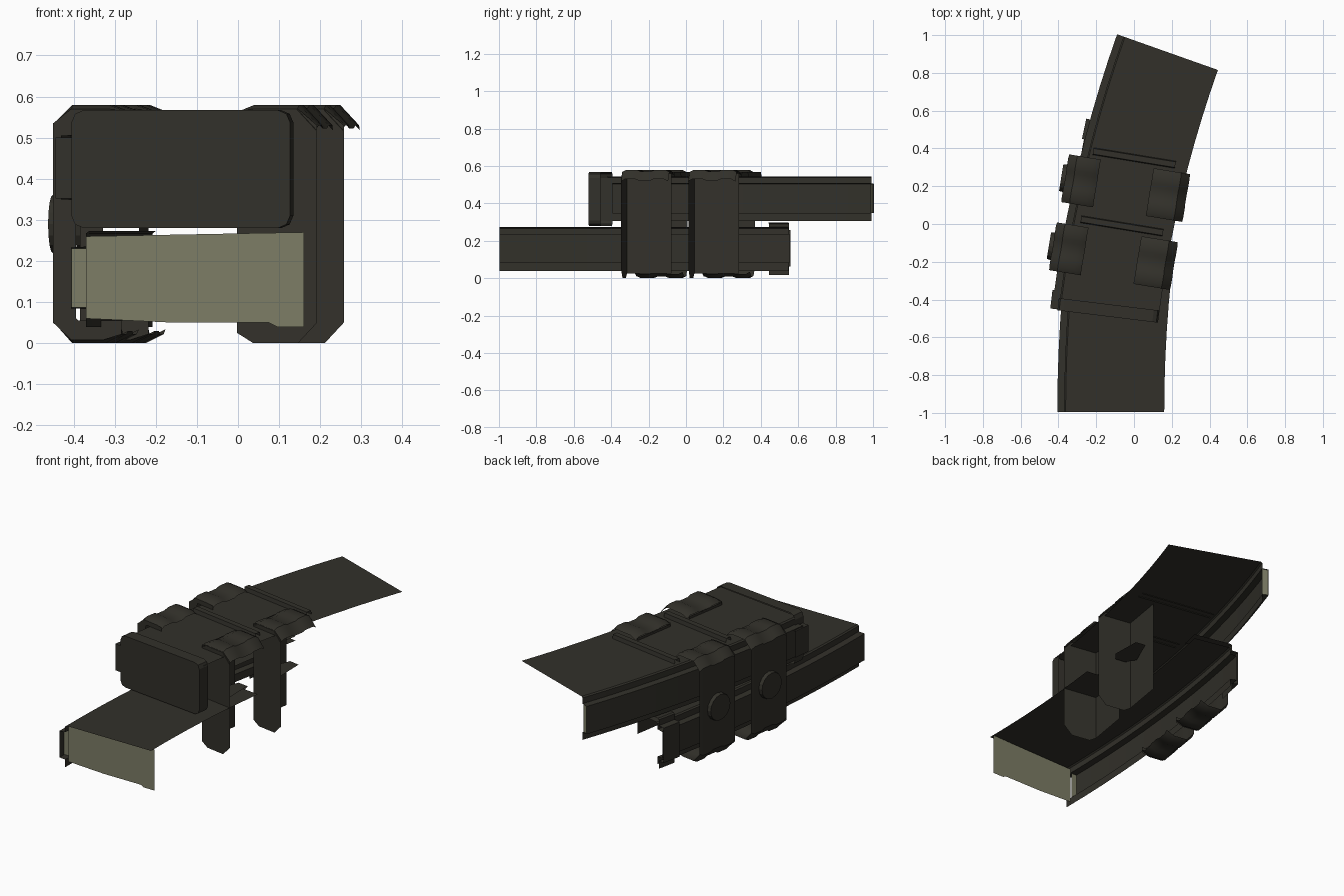
import bpy, bmesh, math
from mathutils import Vector

if "Cube" in bpy.data.objects:
    bpy.data.objects.remove(bpy.data.objects["Cube"])


def material(name, rgb):
    m = bpy.data.materials.new(name)
    m.diffuse_color = (*rgb, 1)
    m.use_nodes = True
    m.node_tree.nodes["Principled BSDF"].inputs["Base Color"].default_value = m.diffuse_color
    return m


DARK = material("dark olive black", (0.032, 0.030, 0.023))
LIGHT = material("light olive", (0.205, 0.205, 0.132))


def mesh_object(name, verts, faces, mat=DARK):
    me = bpy.data.meshes.new(name)
    me.from_pydata([tuple(v) for v in verts], [], faces)
    me.materials.append(mat)
    bm = bmesh.new()
    bm.from_mesh(me)
    bmesh.ops.recalc_face_normals(bm, faces=bm.faces)
    bm.to_mesh(me)
    bm.free()
    ob = bpy.data.objects.new(name, me)
    bpy.context.collection.objects.link(ob)
    return ob


def place(frame, u, v, z):
    """Point from frame (x, y, tilt): u across, v along, z up."""
    x, y, t = frame
    return Vector((x + u * math.cos(t) + v * math.sin(t),
                   y - u * math.sin(t) + v * math.cos(t), z))


def arc(x, y, t0, t1, length, n=10):
    """Frames along a curved magazine centre line."""
    frames = []
    t0, t1 = math.radians(t0), math.radians(t1)
    for i in range(n + 1):
        frames.append((x, y, t0 + (t1 - t0) * i / n))
        tm = t0 + (t1 - t0) * (i + 0.5) / n
        x += math.sin(tm) * length / n
        y += math.cos(tm) * length / n
    return frames


def sweep(name, sections, closed=False, mat=DARK):
    """Skin a list of equal-length rings of points."""
    n = len(sections[0])
    verts = [p for s in sections for p in s]
    faces = []
    for i in range(len(sections) - 1):
        for j in range(n if closed else n - 1):
            k = (j + 1) % n
            faces.append((i * n + j, i * n + k, (i + 1) * n + k, (i + 1) * n + j))
    return mesh_object(name, verts, faces, mat)


def plate(name, frame, v, outline, mat=DARK):
    return mesh_object(name, [place(frame, u, v, z) for u, z in outline],
                       [tuple(range(len(outline)))], mat)


def shell_profile(z0, z1, right=0.265, half=0.265, rib=0.036):
    """Left wall with a raised spine rib, plus the top; right and bottom open."""
    return [(-half, z0), (-half, z0 + 0.043), (-half - rib, z0 + 0.045),
            (-half - rib, z1 - 0.04), (-half, z1 - 0.038), (-half, z1 - 0.006),
            (-half + 0.008, z1), (right, z1)]


# Curved magazine bodies; the lower top is trimmed where the upper one hides it
lower = arc(-0.105, -0.996, 0, 12, 1.5)
upper = arc(-0.132, -0.455, 7.5, 19.5, 1.4)
FULL, TRIM = 0.265, -0.05
for name, frames, z0, z1, right in (("lower_magazine_front", lower[:7], 0.04, 0.273, FULL),
                                    ("lower_magazine_rear", lower[6:], 0.04, 0.273, TRIM),
                                    ("upper_magazine", upper, 0.305, 0.545, FULL)):
    prof = shell_profile(z0, z1, right)
    sweep(name, [[place(f, u, 0, z) for u, z in prof] for f in frames])

# Light end plate of the lower magazine and light rib ends
plate("lower_end_plate", lower[0], 0.03,
      [(-0.265, 0.06), (-0.05, 0.05), (0.18, 0.05), (0.2, 0.04), (0.265, 0.04),
       (0.265, 0.27), (-0.265, 0.26)], LIGHT)
plate("lower_rib_end", lower[0], 0.04,
      [(-0.3, 0.087), (-0.265, 0.087), (-0.265, 0.23), (-0.3, 0.23)], LIGHT)
plate("upper_rib_end", upper[-1], -0.005,
      [(-0.3, 0.35), (-0.265, 0.35), (-0.265, 0.505), (-0.3, 0.505)], LIGHT)


# Upper base block with clipped corners
def clipped(x0, x1, z0, z1, c):
    return [(x0 + c, z0), (x1 - c, z0), (x1 - c * 0.3, z0 + c * 0.3), (x1, z0 + c),
            (x1, z1 - c), (x1 - c * 0.3, z1 - c * 0.3), (x1 - c, z1), (x0 + c, z1),
            (x0 + c * 0.3, z1 - c * 0.3), (x0, z1 - c), (x0, z0 + c),
            (x0 + c * 0.3, z0 + c * 0.3)]


base = (-0.135, -0.455, math.radians(7))
outline = clipped(-0.268, 0.268, 0.28, 0.567, 0.03)
sweep("upper_base_sides", [[place(base, u, v, z) for u, z in outline] for v in (-0.035, 0.03)],
      closed=True)
plate("upper_base_front", base, -0.035, outline)
rib = [(-0.268, 0.352), (-0.307, 0.352), (-0.307, 0.5), (-0.268, 0.5)]
sweep("upper_base_rib", [[place(base, u, v, z) for u, z in rib] for v in (-0.03, 0.07)])
plate("upper_base_rib_end", base, -0.03, rib)

# Lower base collar, open at the end
prof = shell_profile(0.018, 0.297, TRIM, 0.275)
sweep("lower_base", [[place(lower[-1], u, v, z) for u, z in prof] for v in (-0.11, 0.0)])

# Straps: full hook on the left; top hook, front plate and inner wall on the right
LEFT = [(-0.154, 0.566), (-0.19, 0.58), (-0.28, 0.58), (-0.325, 0.535),
        (-0.325, 0.05), (-0.28, 0.0), (-0.2, 0.0), (-0.155, 0.022)]
LEFT_IN = [(-0.154, 0.545), (-0.19, 0.545), (-0.262, 0.545), (-0.268, 0.53),
           (-0.268, 0.06), (-0.262, 0.055), (-0.2, 0.055), (-0.155, 0.055)]
RIGHT = [(0.13, 0.564), (0.17, 0.58), (0.28, 0.58), (0.327, 0.53)]
RIGHT_PLATE = RIGHT + [(0.327, 0.05), (0.28, 0.0), (0.17, 0.0), (0.13, 0.025)]
RIDGES = [(-0.128, 0.012), (-0.105, 0.0), (-0.05, 0.0), (-0.03, 0.008),
          (0.03, 0.008), (0.05, 0.0), (0.105, 0.0), (0.128, 0.012)]


def ridged(frame, prof):
    """Hook sections with raised bands across the strap."""
    return [[place(frame, u * (1 - d * 0.6), v, z - d if z > 0.5 else z + (d if z < 0.06 else 0))
             for u, z in prof] for v, d in RIDGES]


tilt = math.radians(9.3)
for i, frame in enumerate(((-0.11, -0.17, tilt), (-0.045, 0.19, tilt))):
    tag = ("front", "rear")[i] + "_strap_"
    for side, prof in (("left_hook", LEFT), ("right_hook", RIGHT)):
        ob = sweep(tag + side, ridged(frame, prof))
        bpy.context.view_layer.objects.active = ob
        ob.select_set(True)
        bpy.ops.object.shade_smooth_by_angle(angle=math.radians(30))
        ob.select_set(False)
    sweep(tag + "left_rim", [[place(frame, u * 0.995, -0.128, min(max(z, 0.008), 0.57))
                              for u, z in p] for p in (LEFT, LEFT_IN)])
    plate(tag + "right_front_plate", frame, -0.126,
          [(u, min(z, 0.57)) for u, z in RIGHT_PLATE])
    sweep(tag + "right_inner_wall", [[place(frame, 0.13, v, z) for z in (0.025, 0.56)]
                                     for v in (-0.126, 0.115)])
    # Small shelf between the two magazines
    shelf = [(0.13, -0.06), (0.17, -0.11), (0.23, -0.11), (0.26, -0.06),
             (0.23, 0.1), (0.17, 0.1)]
    mesh_object(tag + "spacer", [place(frame, u, v, 0.288) for u, v in shelf],
                [tuple(range(6))])
    # Cross bar behind each hook pair
    bar = [(0.145, 0.54), (0.15, 0.567), (0.18, 0.567), (0.185, 0.54)]
    sweep(tag + "cross_bar", [[place(frame, u, v, z) for v, z in bar] for u in (-0.2, 0.24)])
    # Round button on the outer wall
    ring = [(0.075 * math.cos(a * math.pi / 8), 0.29 + 0.075 * math.sin(a * math.pi / 8))
            for a in range(16)]
    verts = [place(frame, u, v * s, 0.29 + (z - 0.29) * s)
             for u, s in ((-0.32, 1), (-0.345, 0.95)) for v, z in ring]
    faces = [(k, (k + 1) % 16, (k + 1) % 16 + 16, k + 16) for k in range(16)]
    mesh_object(tag + "button", verts, faces + [tuple(range(16, 32))])
